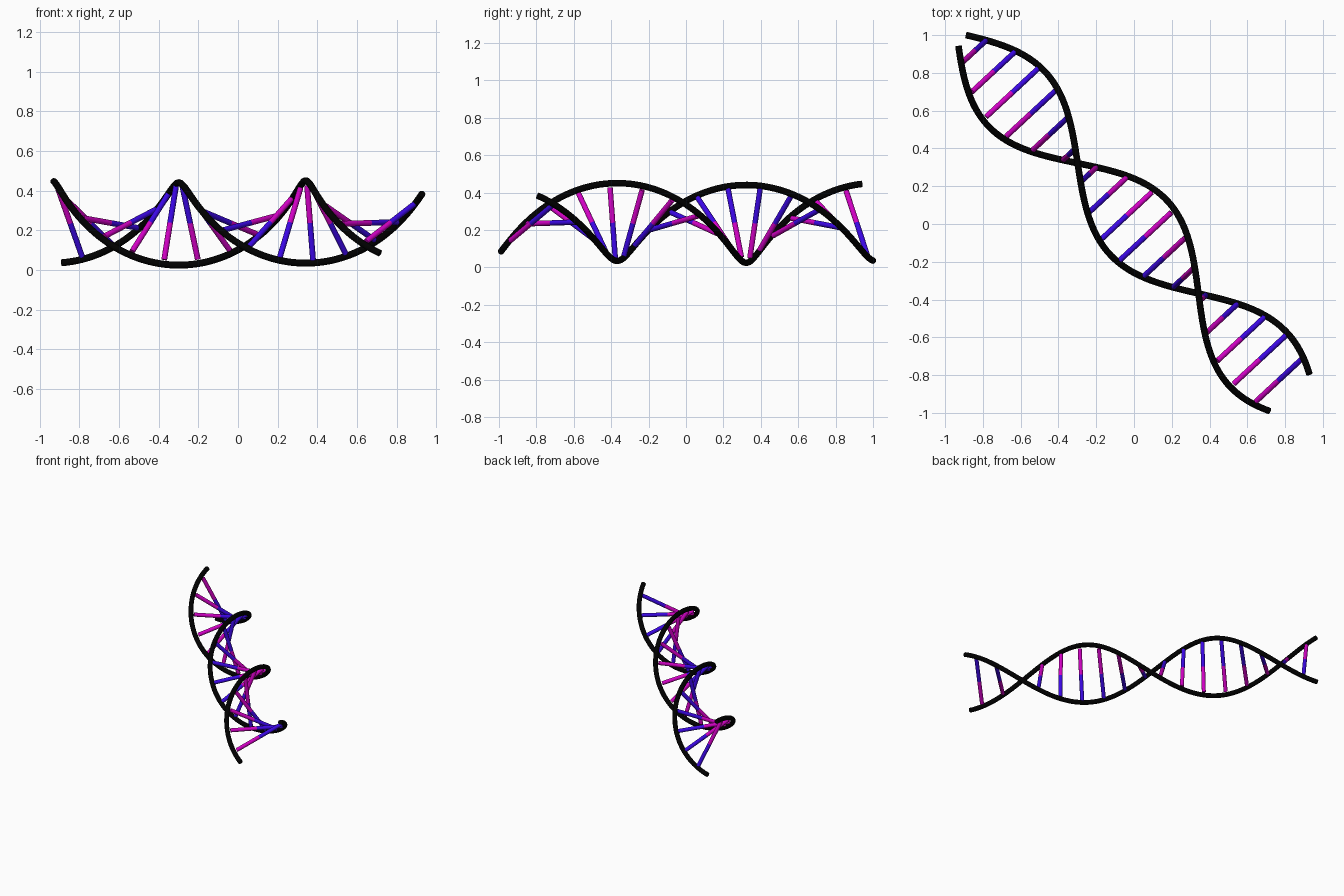
import bpy, math
from mathutils import Vector, Matrix

if "Cube" in bpy.data.objects:
    bpy.data.objects.remove(bpy.data.objects["Cube"])

# Helix layout: axis runs diagonally through the origin
D = Vector((0.680, -0.733, 0.0)).normalized()     # along the axis
P = Vector((0.733, 0.680, 0.0)).normalized()      # sideways
U = Vector((0, 0, 1))
CENTRE = Vector((0, 0, 0.2375))
R_A, R_B, TUBE = 0.203, 0.213, 0.0175
S_TOP, HALF_PITCH = -0.439, 0.941


def radial(s):
    a = math.pi * (s - S_TOP) / HALF_PITCH
    return U * math.cos(a) - P * math.sin(a)


def material(name, col):
    m = bpy.data.materials.new(name)
    m.diffuse_color = (*col, 1)
    m.use_nodes = True
    m.node_tree.nodes["Principled BSDF"].inputs["Base Color"].default_value = m.diffuse_color
    return m


black = material("black", (0.0, 0.0, 0.0))
blue = material("blue", (0.045, 0.002, 0.80))
magenta = material("magenta", (0.65, 0.0, 0.56))


def smooth(ob):
    bpy.ops.object.select_all(action='DESELECT')
    bpy.context.view_layer.objects.active = ob
    ob.select_set(True)
    bpy.ops.object.shade_smooth_by_angle(angle=math.radians(40))


def strand(name, offset, s0, s1):
    # round tube swept along one helix
    n = 120
    cu = bpy.data.curves.new(name + "_path", 'CURVE')
    cu.dimensions = '3D'
    cu.bevel_depth = TUBE
    cu.bevel_resolution = 4
    cu.use_fill_caps = True
    sp = cu.splines.new('POLY')
    sp.points.add(n)
    for i in range(n + 1):
        s = s0 + (s1 - s0) * i / n
        sp.points[i].co = (*(CENTRE + D * s + radial(s) * offset), 1)
    tmp = bpy.data.objects.new(name + "_tmp", cu)
    bpy.context.collection.objects.link(tmp)
    dg = bpy.context.evaluated_depsgraph_get()
    me = bpy.data.meshes.new_from_object(tmp.evaluated_get(dg))
    bpy.data.objects.remove(tmp)
    me.materials.clear()
    me.materials.append(black)
    ob = bpy.data.objects.new(name, me)
    bpy.context.collection.objects.link(ob)
    smooth(ob)


def half_rung(name, s, sign, length, mat):
    # round bar from the axis out to one strand
    r = radial(s) * sign
    bpy.ops.mesh.primitive_cylinder_add(vertices=16, radius=0.0145, depth=length)
    ob = bpy.context.object
    ob.name = name
    rot = Matrix((D, r.cross(D), r)).transposed()
    ob.data.transform(Matrix.Translation(CENTRE + D * s + r * length / 2)
                      @ rot.to_4x4())
    ob.data.materials.append(mat)
    smooth(ob)


# Two backbone strands
strand("strand_a", R_A, -1.338, 1.213)
strand("strand_b", -R_B, -1.322, 1.213)

# Two-coloured rungs
for i in range(17):
    s = -1.245 + 0.1483 * i
    half_rung(f"rung_blue_{i}", s, 1, 0.19, blue)
    half_rung(f"rung_magenta_{i}", s, -1, 0.19, magenta)
